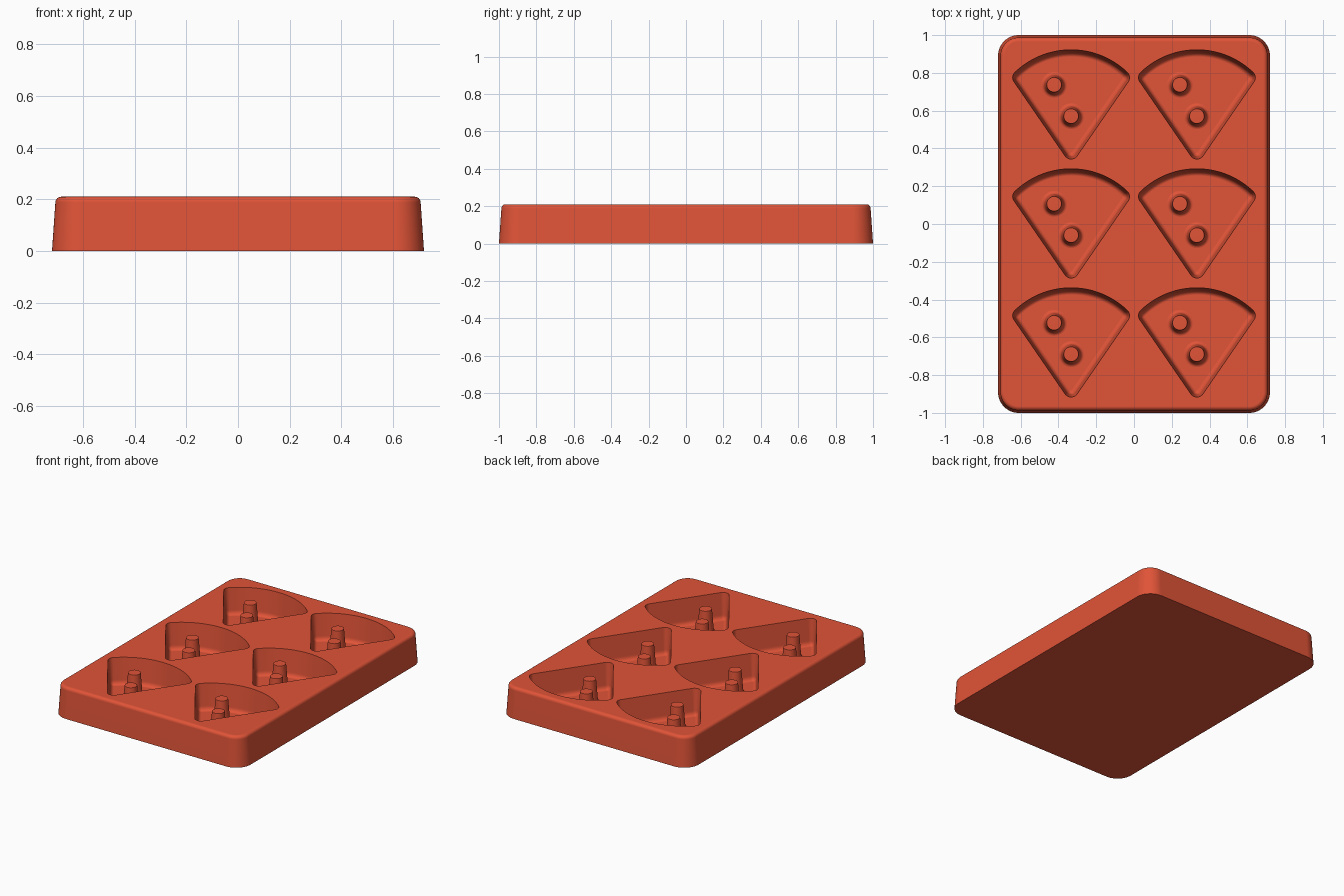
import bpy
import bmesh
from math import sin, cos, pi, radians, atan2

cube = bpy.data.objects.get("Cube")
if cube:
    bpy.data.objects.remove(cube, do_unlink=True)

HEIGHT, FLOOR = 0.21, 0.03
COLUMNS, ROWS = (-0.333, 0.333), (-1.26, -0.63, 0)
QUARTER = [pi / 2 * i / 6 for i in range(7)]

red = bpy.data.materials.new("brick_red")
red.use_nodes = True
colour = (0.75, 0.088, 0.039, 1)
red.diffuse_color = colour
shader = red.node_tree.nodes["Principled BSDF"]
shader.inputs["Base Color"].default_value = colour


def arc(cx, cy, r, start, end, steps):
    """Points along a circular arc, both ends included."""
    angles = [start + (end - start) * i / steps for i in range(steps + 1)]
    return [(cx + r * cos(a), cy + r * sin(a)) for a in angles]


def loft(bm, rings):
    """Skin a stack of (outline, z) rings from bottom to top and cap both ends."""
    loops = [[bm.verts.new((x, y, z)) for x, y in outline] for outline, z in rings]
    n = len(loops[0])
    for low, high in zip(loops, loops[1:]):
        for i in range(n):
            j = (i + 1) % n
            bm.faces.new((low[i], low[j], high[j], high[i]))
    bm.faces.new(loops[0][::-1])
    bm.faces.new(loops[-1])


def make_object(name, bm):
    mesh = bpy.data.meshes.new(name)
    bm.to_mesh(mesh)
    bm.free()
    mesh.materials.append(red)
    obj = bpy.data.objects.new(name, mesh)
    bpy.context.collection.objects.link(obj)
    return obj


def select_only(obj):
    bpy.ops.object.select_all(action="DESELECT")
    obj.select_set(True)
    bpy.context.view_layer.objects.active = obj


def smooth(obj):
    select_only(obj)
    bpy.ops.object.shade_smooth_by_angle(angle=radians(35))
    weighted = obj.modifiers.new("even_shading", "WEIGHTED_NORMAL")
    weighted.keep_sharp = True


def tray_outline(inset):
    """Rounded rectangle."""
    r = 0.11
    x, y = 0.72 - r, 1 - r
    points = []
    for k, (sx, sy) in enumerate(((1, 1), (-1, 1), (-1, -1), (1, -1))):
        points += arc(sx * x, sy * y, r - inset, k * pi / 2, (k + 1) * pi / 2, 12)
    return points


def slice_outline(inset, dx, dy):
    """Wedge with a curved back and three rounded corners."""
    r = 0.04 - inset
    tip_y, corner_x, corner_y = 0.383, 0.27, 0.775
    back_y, back_r = 0.4915, 0.4315 - inset
    side = -atan2(corner_x, corner_y - tip_y)
    back = atan2(corner_y - back_y, corner_x)
    points = arc(0, tip_y, r, -pi - side, side, 10)
    points += arc(corner_x, corner_y, r, side, back, 10)
    points += arc(0, back_y, back_r, back, pi - back, 28)[1:-1]
    points += arc(-corner_x, corner_y, r, pi - back, pi - side, 10)
    return [(x + dx, y + dy) for x, y in points]


# Tray: drafted sides and a rounded upper edge
edge = 0.022
tray_profile = [(0, 0)]
tray_profile += [(0.013 + edge * (1 - cos(a)), HEIGHT - edge * (1 - sin(a))) for a in QUARTER]
bm = bmesh.new()
loft(bm, [(tray_outline(d), z) for d, z in tray_profile])
tray = make_object("tray", bm)

# Slice-shaped pockets, cut with a rounded floor edge
pocket_profile = [(0.014 + 0.024 * (1 - sin(a)), FLOOR + 0.032 * (1 - cos(a))) for a in QUARTER]
pocket_profile.append((-0.002, HEIGHT + 0.03))
bm = bmesh.new()
for dx in COLUMNS:
    for dy in ROWS:
        loft(bm, [(slice_outline(d, dx, dy), z) for d, z in pocket_profile])
cutter = make_object("pocket_cutter", bm)
cutter.hide_render = True

select_only(tray)
cut = tray.modifiers.new("pockets", "BOOLEAN")
cut.operation = "DIFFERENCE"
cut.solver = "EXACT"
cut.object = cutter
bpy.ops.object.modifier_apply(modifier=cut.name)
bpy.data.objects.remove(cutter, do_unlink=True)
smooth(tray)

# Pegs: tapered posts with a flared foot, two per pocket
peg_profile = [(0.069, FLOOR - 0.001)]
peg_profile += [(0.069 - 0.019 * sin(a), FLOOR + 0.025 * (1 - cos(a))) for a in QUARTER]
peg_profile += [(0.04, 0.183), (0.039, 0.188), (0.036, 0.19)]
for c, dx in enumerate(COLUMNS):
    for r, dy in enumerate(ROWS):
        bm = bmesh.new()
        for px, py in ((-0.09, 0.737), (0, 0.571)):
            loft(bm, [(arc(px + dx, py + dy, rad, 0, 2 * pi * 31 / 32, 31), z)
                      for rad, z in peg_profile])
        smooth(make_object(f"pegs_column_{c + 1}_row_{r + 1}", bm))
